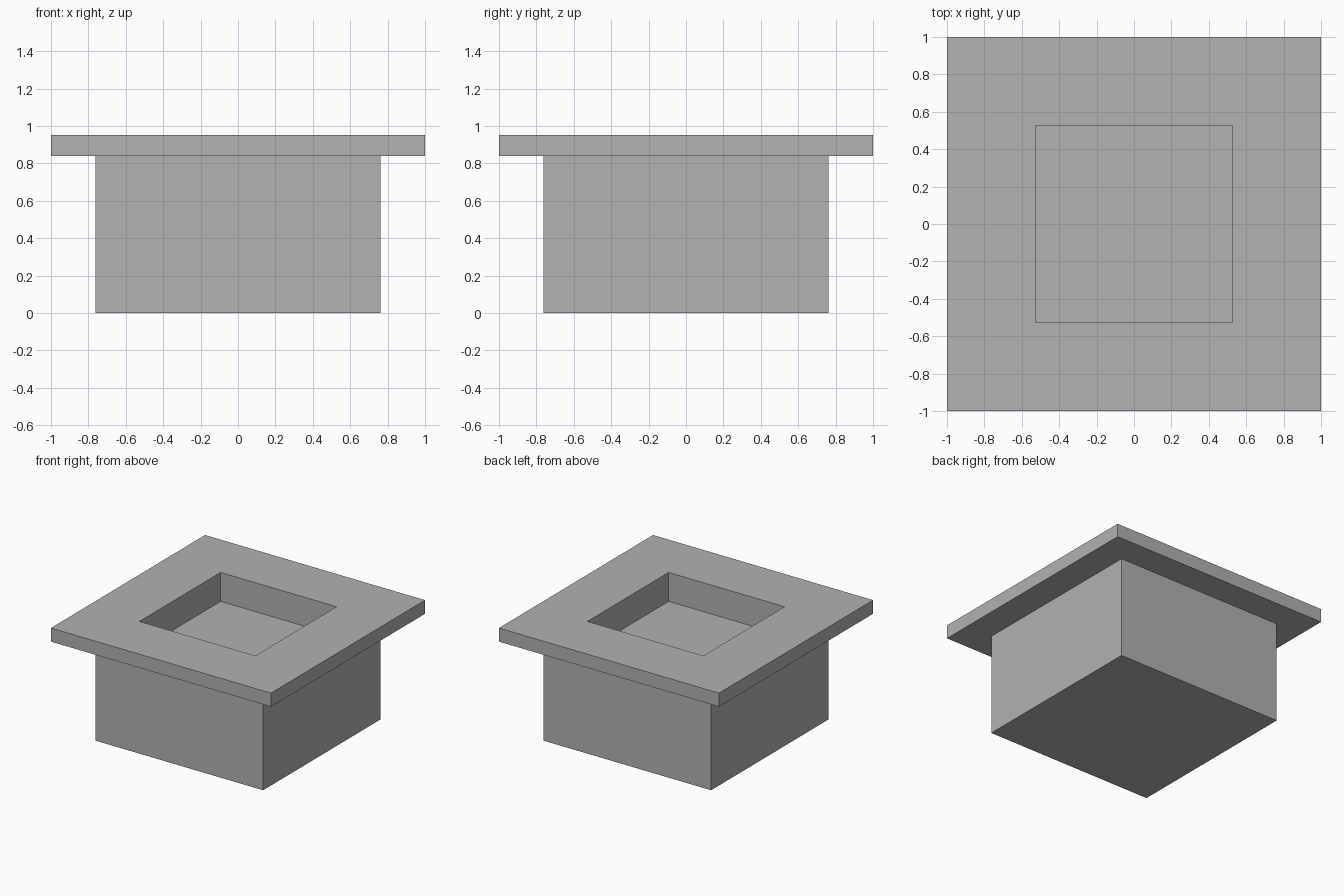
import bpy
import bmesh

# Remove the default cube
cube = bpy.data.objects.get("Cube")
if cube:
    bpy.data.objects.remove(cube, do_unlink=True)

BODY, RIM, OPENING = 0.763, 1.0, 0.527      # half widths
FLOOR_Z, RIM_Z, TOP_Z = 0.714, 0.84, 0.952  # heights

# Single plain grey finish
grey = bpy.data.materials.new("plain_grey")
grey.use_nodes = True
colour = (0.445, 0.445, 0.445, 1)
grey.diffuse_color = colour
grey.node_tree.nodes["Principled BSDF"].inputs["Base Color"].default_value = colour


def square_ring(bm, half, z):
    corners = [(-1, -1), (1, -1), (1, 1), (-1, 1)]
    return [bm.verts.new((x * half, y * half, z)) for x, y in corners]


# Planter box: square profile from the base, out around the rim, down into the recess
profile = [(BODY, 0), (BODY, RIM_Z), (RIM, RIM_Z), (RIM, TOP_Z),
           (OPENING, TOP_Z), (OPENING, FLOOR_Z)]
bm = bmesh.new()
rings = [square_ring(bm, half, z) for half, z in profile]
for lower, upper in zip(rings, rings[1:]):
    for i in range(4):
        j = (i + 1) % 4
        bm.faces.new((lower[i], lower[j], upper[j], upper[i]))
bm.faces.new(rings[0][::-1])
bm.faces.new(rings[-1])
bmesh.ops.recalc_face_normals(bm, faces=bm.faces)

mesh = bpy.data.meshes.new("planter_box")
bm.to_mesh(mesh)
bm.free()
mesh.materials.append(grey)
planter = bpy.data.objects.new("planter_box", mesh)
bpy.context.collection.objects.link(planter)
